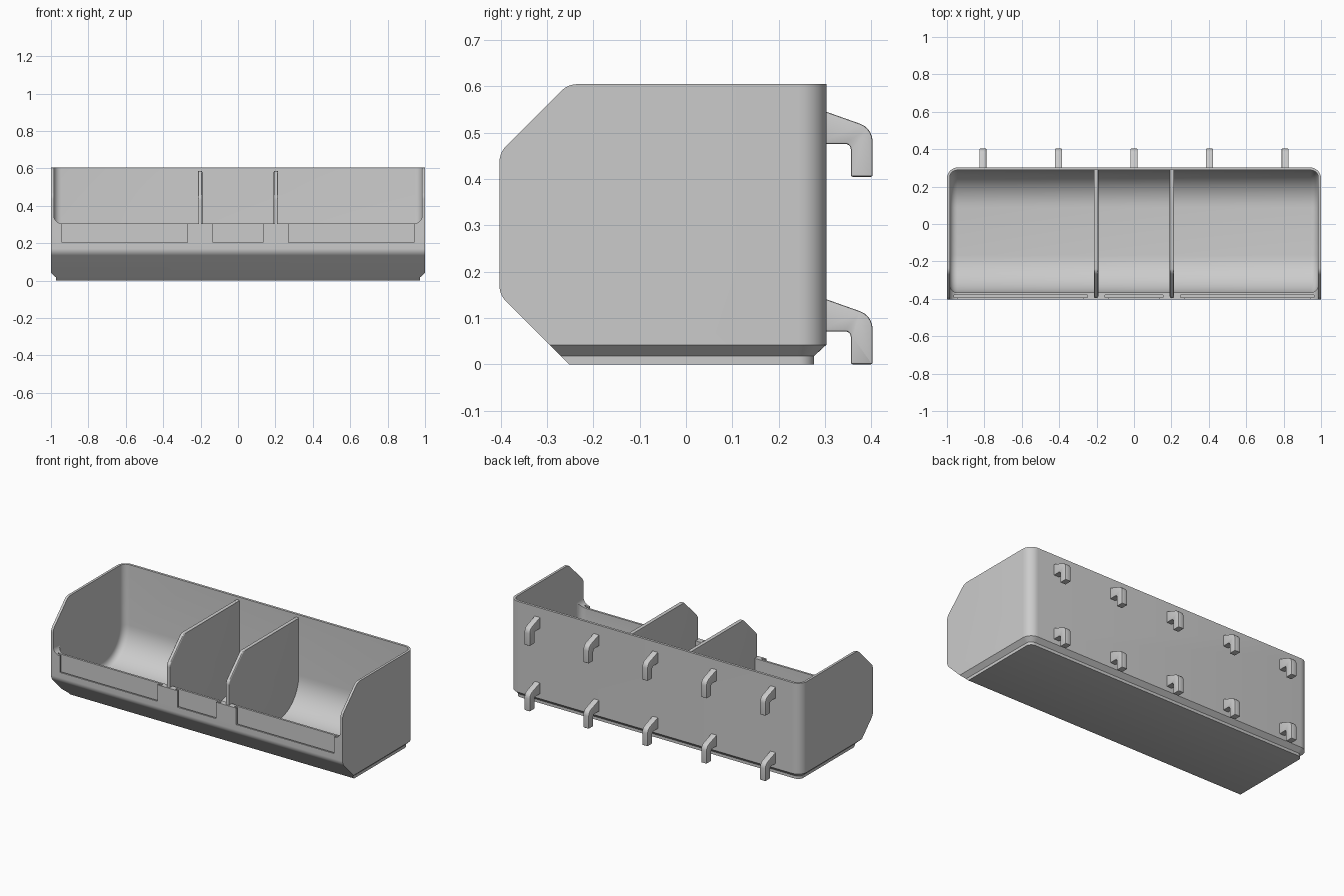
import bpy, bmesh, math
from mathutils import Vector

old = bpy.data.objects.get("Cube")
if old:
    bpy.data.objects.remove(old, do_unlink=True)

grey = bpy.data.materials.new("plain grey")
grey.use_nodes = True
COLOUR = (0.6, 0.6, 0.6, 1)
grey.diffuse_color = COLOUR
grey.node_tree.nodes["Principled BSDF"].inputs["Base Color"].default_value = COLOUR


def rounded(corners, steps=8):
    """Outline from (a, b, radius) corners, each filleted with an arc."""
    out = []
    n = len(corners)
    for i, (a, b, r) in enumerate(corners):
        p = Vector((a, b))
        if r == 0:
            out.append(p)
            continue
        u = (Vector(corners[i - 1][:2]) - p).normalized()
        v = (Vector(corners[(i + 1) % n][:2]) - p).normalized()
        half = u.angle(v) / 2
        centre = p + (u + v).normalized() * (r / math.sin(half))
        s = p + u * (r / math.tan(half)) - centre
        e = p + v * (r / math.tan(half)) - centre
        sweep = s.angle_signed(e)
        for k in range(steps + 1):
            t = -sweep * k / steps
            out.append(centre + Vector((s.x * math.cos(t) - s.y * math.sin(t),
                                        s.x * math.sin(t) + s.y * math.cos(t))))
    return out


def loft(name, layers, axis):
    """Solid through outlines given as (position on axis, points)."""
    place = {"X": lambda h, p: (h, p.x, p.y),
             "Y": lambda h, p: (p.x, h, p.y),
             "Z": lambda h, p: (p.x, p.y, h)}[axis]
    bm = bmesh.new()
    rings = [[bm.verts.new(place(h, p)) for p in pts] for h, pts in layers]
    for low, high in zip(rings, rings[1:]):
        for i in range(len(low)):
            j = (i + 1) % len(low)
            bm.faces.new((low[i], low[j], high[j], high[i]))
    bm.faces.new(rings[0])
    bm.faces.new(rings[-1])
    bmesh.ops.recalc_face_normals(bm, faces=bm.faces)
    mesh = bpy.data.meshes.new(name)
    bm.to_mesh(mesh)
    bm.free()
    mesh.materials.append(grey)
    ob = bpy.data.objects.new(name, mesh)
    bpy.context.collection.objects.link(ob)
    return ob


def prism(name, pts, axis, lo, hi):
    return loft(name, [(lo, pts), (hi, pts)], axis)


def box(name, x0, x1, y0, y1, z0, z1):
    pts = [Vector(p) for p in ((x0, y0), (x1, y0), (x1, y1), (x0, y1))]
    return prism(name, pts, "Z", z0, z1)


def bevel_ends(ob, width, segments):
    """Round the outlines at both ends of a prism along x."""
    bm = bmesh.new()
    bm.from_mesh(ob.data)
    edges = [e for e in bm.edges if abs(e.verts[0].co.x - e.verts[1].co.x) < 1e-6]
    bmesh.ops.bevel(bm, geom=edges, offset=width, segments=segments,
                    profile=0.5, affect="EDGES", clamp_overlap=True)
    bm.to_mesh(ob.data)
    bm.free()


def combine(ob, other, operation):
    mod = ob.modifiers.new("cut", "BOOLEAN")
    mod.operation, mod.solver, mod.object = operation, "EXACT", other
    result = bpy.data.meshes.new_from_object(
        ob.evaluated_get(bpy.context.evaluated_depsgraph_get()))
    ob.modifiers.clear()
    ob.data = result
    bpy.data.objects.remove(other, do_unlink=True)


def smooth(ob):
    bpy.ops.object.select_all(action="DESELECT")
    ob.select_set(True)
    bpy.context.view_layer.objects.active = ob
    bpy.ops.object.shade_smooth_by_angle(angle=math.radians(30))


# Outer shell: rounded plan with a stepped foot, trimmed to the side profile
def plan(inset):
    w, back, r = 1 - inset, 0.303 - inset, 0.06 - inset
    return rounded([(-w, -0.6, 0), (w, -0.6, 0), (w, back, r), (-w, back, r)])


FOOT = 0.026
bin_body = loft("bin_body", [(0, plan(FOOT)), (0.018, plan(FOOT)),
                             (0.042, plan(0)), (0.605, plan(0))], "Z")
side = rounded([(-0.252, -0.001, 0.01), (0.5, -0.001, 0), (0.5, 0.7, 0),
                (-0.16, 0.7, 0), (-0.403, 0.457, 0.05), (-0.403, 0.15, 0.05)])
combine(bin_body, prism("side_trim", side, "X", -1.2, 1.2), "INTERSECT")
top_trim = rounded([(-0.7, -0.1, 0), (0.5, -0.1, 0), (0.5, 0.605, 0),
                    (-0.255, 0.605, 0.05), (-0.555, 0.305, 0)])
combine(bin_body, prism("top_trim", top_trim, "X", -1.2, 1.2), "INTERSECT")

# Inside: scooped floor with rounded corners, and the open front
scoop = rounded([(-0.367, 0.8, 0), (-0.367, 0.03, 0.2),
                 (0.288, 0.03, 0.2), (0.288, 0.8, 0)], 14)
cavity = prism("cavity", scoop, "X", -0.985, 0.985)
bevel_ends(cavity, 0.04, 5)
combine(bin_body, cavity, "DIFFERENCE")
opening = rounded([(-0.985, 0.9, 0), (-0.985, 0.305, 0.045),
                   (0.985, 0.305, 0.045), (0.985, 0.9, 0)])
combine(bin_body, prism("opening", opening, "Y", -0.7, -0.3), "DIFFERENCE")

# Label holders: a slot from above behind a narrower window
for x0, x1 in ((-0.94, -0.27), (-0.133, 0.133), (0.27, 0.94)):
    combine(bin_body, box("slot", x0 - 0.022, x1 + 0.022, -0.392, -0.380, 0.185, 0.4), "DIFFERENCE")
    combine(bin_body, box("window", x0, x1, -0.5, -0.386, 0.203, 0.4), "DIFFERENCE")
smooth(bin_body)

# Dividers
wall = rounded([(-0.395, 0.17, 0), (-0.235, 0.012, 0), (0.26, 0.012, 0),
                (0.296, 0.06, 0), (0.296, 0.587, 0), (-0.255, 0.587, 0.04),
                (-0.395, 0.447, 0.04)])
for label, x in (("right", -0.203), ("left", 0.203)):
    divider = prism("divider_" + label, wall, "X", x - 0.012, x + 0.012)
    bevel_ends(divider, 0.007, 3)
    smooth(divider)

# Two rows of hooks on the back
for row, z in (("lower", 0), ("upper", 0.405)):
    hook = rounded([(0.29, z + 0.145, 0), (0.403, z + 0.105, 0.04), (0.403, z, 0.004),
                    (0.356, z, 0.004), (0.356, z + 0.071, 0.012), (0.29, z + 0.071, 0)], 5)
    for i in range(5):
        x = (i - 2) * 0.404
        ob = prism(f"hook_{row}_{i + 1}", hook, "X", x - 0.019, x + 0.019)
        bevel_ends(ob, 0.005, 2)
        smooth(ob)
